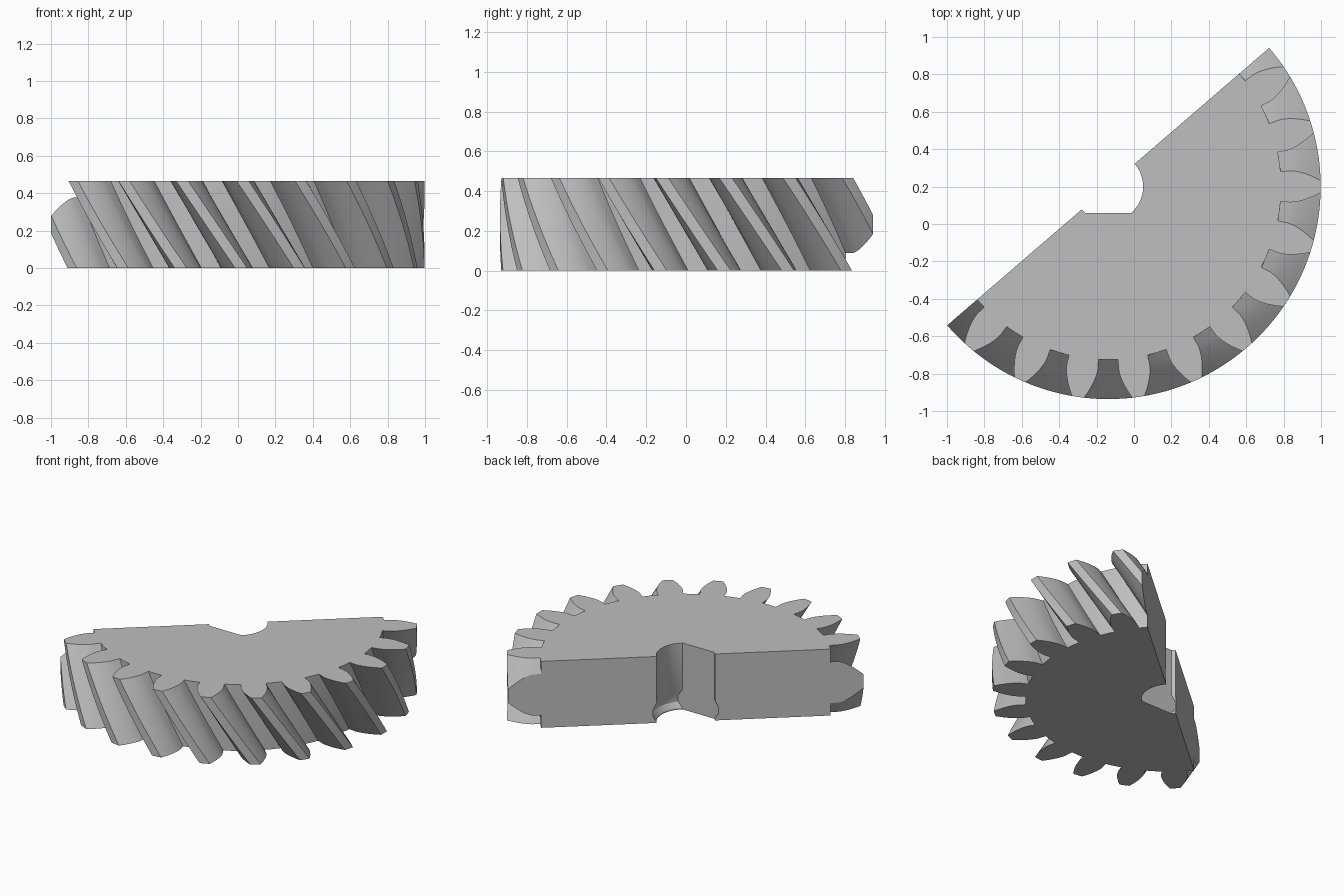
import bpy, bmesh, math
from mathutils import Matrix

if "Cube" in bpy.data.objects:
    bpy.data.objects.remove(bpy.data.objects["Cube"])

CX, CY, H = -0.138, 0.2, 0.466           # gear axis and height
TEETH, R_TIP, R_PITCH, R_ROOT = 22, 1.136, 1.04, 0.925
R_BASE = R_PITCH * math.cos(math.radians(20))
TWIST = math.radians(16)                 # helix rotation from top to bottom
CUT = math.radians(40.75)                # direction of the cut through the axis

steel = bpy.data.materials.new("grey")
steel.diffuse_color = (0.52, 0.52, 0.52, 1)
steel.use_nodes = True
steel.node_tree.nodes["Principled BSDF"].inputs["Base Color"].default_value = steel.diffuse_color


def loft(name, rings):
    """Closed solid through stacked rings of equal point count."""
    bm = bmesh.new()
    vs = [[bm.verts.new(p) for p in ring] for ring in rings]
    n = len(vs[0])
    for a, b in zip(vs, vs[1:]):
        for i in range(n):
            j = (i + 1) % n
            bm.faces.new((a[i], a[j], b[j], b[i]))
    bm.faces.new(vs[0][::-1])
    bm.faces.new(vs[-1])
    bmesh.ops.recalc_face_normals(bm, faces=bm.faces)
    me = bpy.data.meshes.new(name)
    bm.to_mesh(me)
    bm.free()
    ob = bpy.data.objects.new(name, me)
    bpy.context.collection.objects.link(ob)
    me.materials.append(steel)
    return ob


def inv(r):
    a = math.acos(min(1, R_BASE / r))
    return math.tan(a) - a


def half_tooth(r):
    return math.pi / (2 * TEETH) + inv(R_PITCH) - inv(r)


# Involute tooth outline in polar form: up one flank, across the tip, down the other
radii = [R_BASE + (R_TIP - R_BASE) * k / 6 for k in range(7)]
flank = [(R_ROOT, half_tooth(R_BASE))] + [(r, half_tooth(r)) for r in radii]
tooth = [(r, -a) for r, a in flank] + [(R_TIP, 0)] + [(r, a) for r, a in flank[::-1]]
pitch = 2 * math.pi / TEETH
outline = [(r, a + (k + 0.5) * pitch - math.pi / 2) for k in range(TEETH)
           for r, a in tooth + [(R_ROOT, pitch / 2)]]

# Helical gear body
LAYERS = 12
rings = []
for i in range(LAYERS + 1):
    t = i / LAYERS
    turn = TWIST * (1 - t)
    rings.append([(CX + r * math.cos(a + turn), CY + r * math.sin(a + turn), H * t)
                  for r, a in outline])
gear = loft("half_gear", rings)

# D-shaped bore with a shallow groove near the bottom
FLAT = 0.14
bore_rings = []
for z, r in ((-0.05, 0.187), (0.01, 0.187), (0.045, 0.21), (0.09, 0.21), (0.14, 0.187), (0.55, 0.187)):
    a0 = -math.asin(FLAT / r)
    a1 = math.pi - a0
    bore_rings.append([(CX + r * math.cos(a0 + (a1 - a0) * k / 40),
                        CY + r * math.sin(a0 + (a1 - a0) * k / 40), z) for k in range(41)])
bore = loft("bore_cutter", bore_rings)

# Block that removes the rear half
m = Matrix.Translation((CX, CY, 0)) @ Matrix.Rotation(CUT, 4, 'Z')
half = loft("half_cutter", [[m @ Matrix.Translation((x, y, z)).translation
                             for x, y in ((-2, 0), (2, 0), (2, 2), (-2, 2))]
                            for z in (-0.2, 0.8)])

bpy.context.view_layer.objects.active = gear
gear.select_set(True)
for cutter in (bore, half):
    mod = gear.modifiers.new("cut", 'BOOLEAN')
    mod.operation = 'DIFFERENCE'
    mod.solver = 'EXACT'
    mod.object = cutter
    bpy.ops.object.modifier_apply(modifier=mod.name)
for cutter in (bore, half):
    bpy.data.objects.remove(cutter)

bpy.ops.object.shade_smooth_by_angle(angle=math.radians(25))
